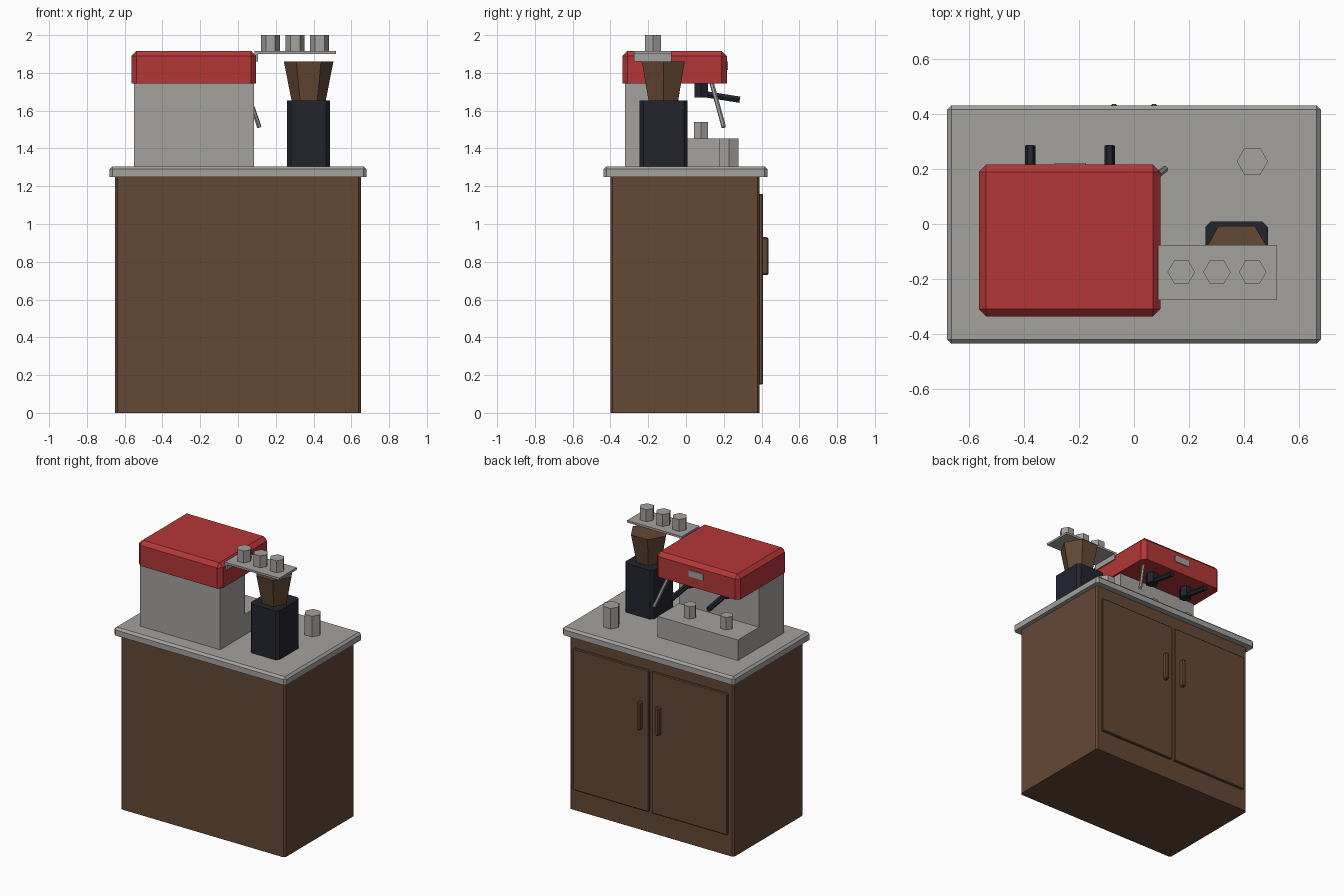
import bpy, bmesh, math
from mathutils import Vector

if "Cube" in bpy.data.objects:
    bpy.data.objects.remove(bpy.data.objects["Cube"])


def material(name, rgb):
    m = bpy.data.materials.new(name)
    m.diffuse_color = (*rgb, 1)
    m.use_nodes = True
    m.node_tree.nodes["Principled BSDF"].inputs["Base Color"].default_value = m.diffuse_color
    return m


WOOD = material("brown_wood", (0.127, 0.065, 0.036))
STEEL = material("grey_metal", (0.37, 0.36, 0.345))
RED = material("red_enamel", (0.456, 0.037, 0.039))
BLACK = material("black_plastic", (0.017, 0.017, 0.028))


def finish(bm, name, mat):
    bmesh.ops.recalc_face_normals(bm, faces=bm.faces)
    me = bpy.data.meshes.new(name)
    bm.to_mesh(me)
    bm.free()
    me.materials.append(mat)
    ob = bpy.data.objects.new(name, me)
    bpy.context.collection.objects.link(ob)
    return ob


def box(name, mat, xs, ys, zs, bevel=0.0, edges="all"):
    """Box from ranges; chamfers all edges, only uprights, or uprights and top."""
    bm = bmesh.new()
    bmesh.ops.create_cube(bm, size=1)
    for v in bm.verts:
        v.co = [r[0] if c < 0 else r[1] for c, r in zip(v.co, (xs, ys, zs))]
    if bevel:
        def chosen(e):
            a, b = (v.co.z for v in e.verts)
            upright = abs(a - b) > 1e-5
            top = min(a, b) > zs[1] - 1e-5
            return edges == "all" or upright or (edges == "top" and top)
        bmesh.ops.bevel(bm, geom=[e for e in bm.edges if chosen(e)], offset=bevel,
                        segments=1, affect="EDGES", profile=0.5)
    return finish(bm, name, mat)


def rod(name, mat, start, end, r1, r2=None, sides=6):
    """Low-poly cylinder or cone between two points."""
    start, end = Vector(start), Vector(end)
    axis = end - start
    bm = bmesh.new()
    bmesh.ops.create_cone(bm, cap_ends=True, segments=sides, radius1=r1,
                          radius2=r1 if r2 is None else r2, depth=axis.length)
    # put corners on the x axis whichever way the primitive starts
    if abs(max(v.co.x for v in bm.verts) - max(r1, r2 or r1)) > 1e-4:
        for v in bm.verts:
            v.co.x, v.co.y = v.co.y, -v.co.x
    rot = Vector((0, 0, 1)).rotation_difference(axis)
    for v in bm.verts:
        v.co = rot @ v.co + (start + end) / 2
    return finish(bm, name, mat)


def cup(name, x, y, z0, z1, r):
    return rod(name, STEEL, (x, y, z0), (x, y, z1), r)


# Cabinet, worktop, doors and handles (doors are on the +y side)
box("cabinet", WOOD, (-0.65, 0.65), (-0.40, 0.39), (0, 1.25), 0.012, "upright")
box("worktop", STEEL, (-0.68, 0.68), (-0.436, 0.431), (1.25, 1.305), 0.015, "top")
for side, s in (("left", -1), ("right", 1)):
    box(side + "_door", WOOD, sorted((s * 0.012, s * 0.61)), (0.38, 0.407),
        (0.15, 1.16), 0.005)
    box(side + "_door_handle", WOOD, sorted((s * 0.058, s * 0.088)), (0.40, 0.437),
        (0.73, 0.93), 0.008)

# Coffee machine: rear column, drip tray, red head and badge plate
box("machine_column", STEEL, (-0.55, 0.085), (-0.323, -0.04), (1.30, 1.76))
box("drip_tray", STEEL, (-0.55, 0.085), (-0.323, 0.20), (1.30, 1.452))
box("machine_head", RED, (-0.565, 0.096), (-0.336, 0.216), (1.743, 1.917), 0.027, "top")
box("badge_plate", STEEL, (-0.29, -0.175), (0.21, 0.222), (1.815, 1.86))

# Brew groups with handles, each with a cup below
for i, x in enumerate((-0.378, -0.089), 1):
    rod(f"brew_group_{i}", BLACK, (x, 0.08, 1.67), (x, 0.08, 1.75), 0.041)
    rod(f"brew_handle_{i}", BLACK, (x, 0.07, 1.692), (x, 0.285, 1.658), 0.019)
    cup(f"tray_cup_{i}", x, 0.08, 1.45, 1.54, 0.043)

# Steam wand
rod("steam_wand", STEEL, (0.03, 0.135, 1.75), (0.113, 0.20, 1.513), 0.012)

# Grinder with bean hopper
box("grinder_body", BLACK, (0.26, 0.487), (-0.246, 0.009), (1.30, 1.655), 0.02, "upright")
rod("bean_hopper", WOOD, (0.374, -0.12, 1.65), (0.374, -0.12, 1.86), 0.09, 0.131)

# Cup shelf with bracket and three cups
box("cup_shelf", STEEL, (0.087, 0.52), (-0.276, -0.077), (1.90, 1.915))
box("shelf_bracket", STEEL, (0.087, 0.105), (-0.276, -0.077), (1.86, 1.905))
for i in range(3):
    cup(f"shelf_cup_{i + 1}", 0.172 + 0.13 * i, -0.175, 1.91, 2.0, 0.05)

# Spare cup on the worktop
cup("worktop_cup", 0.431, 0.228, 1.30, 1.452, 0.057)
